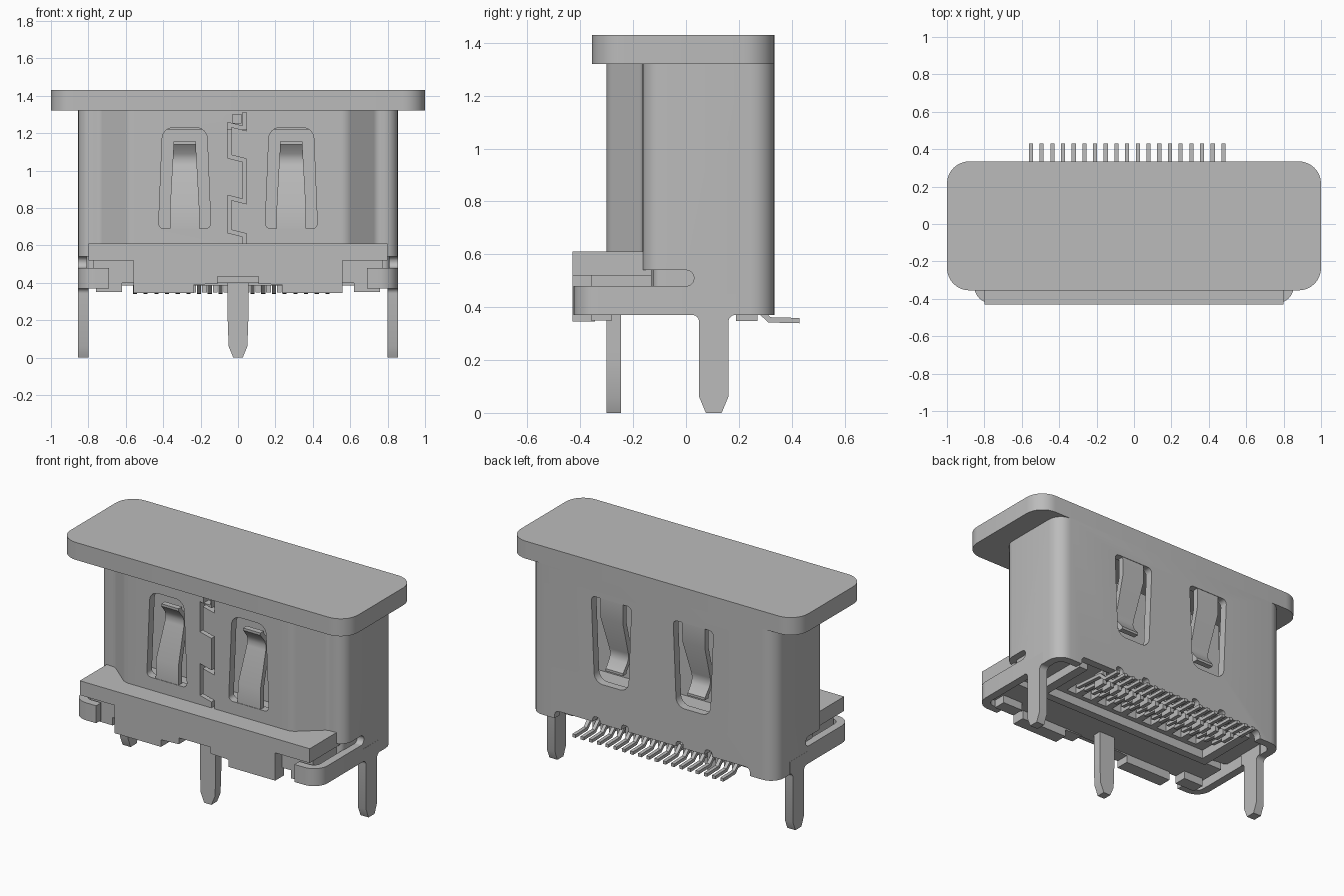
import bpy, bmesh, math
from mathutils import Vector

if "Cube" in bpy.data.objects:
    bpy.data.objects.remove(bpy.data.objects["Cube"], do_unlink=True)

GREY = bpy.data.materials.new("satin_grey")
GREY.use_nodes = True
COL = (0.50, 0.50, 0.50, 1)
GREY.diffuse_color = COL
GREY.node_tree.nodes["Principled BSDF"].inputs["Base Color"].default_value = COL


def rounded(corners, steps=6):
    """Turn (u, v, radius) corners into an outline with filleted corners."""
    out, n = [], len(corners)
    for i, (u, v, r) in enumerate(corners):
        p = Vector((u, v))
        if r == 0:
            out.append(p)
            continue
        a = (Vector(corners[i - 1][:2]) - p).normalized()
        b = (Vector(corners[(i + 1) % n][:2]) - p).normalized()
        half = a.angle(b) / 2
        c = p + (a + b).normalized() * r / math.sin(half)
        s, e = p + a * r / math.tan(half) - c, p + b * r / math.tan(half) - c
        a0 = math.atan2(s.y, s.x)
        d = (math.atan2(e.y, e.x) - a0 + math.pi) % (2 * math.pi) - math.pi
        out += [c + Vector((math.cos(a0 + d * k / steps), math.sin(a0 + d * k / steps))) * r
                for k in range(steps + 1)]
    return out


def ribbon(path, hw):
    """Outline of a strip of half width hw along an open path."""
    path = [Vector(p) for p in path]
    left, right = [], []
    for i, p in enumerate(path):
        d1 = (p - path[i - 1]).normalized() if i else (path[1] - p).normalized()
        d2 = (path[i + 1] - p).normalized() if i < len(path) - 1 else d1
        m = (d1 + d2).normalized()
        off = Vector((-m.y, m.x)) * hw / max(m.dot(d1), 0.3)
        left.append(p + off)
        right.append(p - off)
    return left + right[::-1]


def finish(name, bm):
    bmesh.ops.recalc_face_normals(bm, faces=bm.faces[:])
    me = bpy.data.meshes.new(name)
    bm.to_mesh(me)
    bm.free()
    me.materials.append(GREY)
    ob = bpy.data.objects.new(name, me)
    bpy.context.collection.objects.link(ob)
    return ob


def prism(name, pts, axis, lo, hi):
    """Extrude a 2D outline along an axis: z takes (x,y), y takes (x,z), x takes (y,z)."""
    place = {"z": lambda p, w: (p[0], p[1], w),
             "y": lambda p, w: (p[0], w, p[1]),
             "x": lambda p, w: (w, p[0], p[1])}[axis]
    bm = bmesh.new()
    a = [bm.verts.new(place(p, lo)) for p in pts]
    b = [bm.verts.new(place(p, hi)) for p in pts]
    bm.faces.new(a[::-1])
    bm.faces.new(b)
    for i in range(len(a)):
        j = (i + 1) % len(a)
        bm.faces.new((a[i], a[j], b[j], b[i]))
    return finish(name, bm)


def box(name, x0, x1, y0, y1, z0, z1):
    return prism(name, [(x0, y0), (x1, y0), (x1, y1), (x0, y1)], "z", z0, z1)


def cut(ob, cutter):
    cutter.hide_render = True
    m = ob.modifiers.new("cut", "BOOLEAN")
    m.operation, m.solver, m.object = "DIFFERENCE", "EXACT", cutter
    bpy.context.view_layer.objects.active = ob
    bpy.ops.object.modifier_apply(modifier=m.name)
    bpy.data.objects.remove(cutter, do_unlink=True)


def mirrored(half):
    return half + [(-x, y, r) for x, y, r in half[::-1]]


# Cap plate
prism("cap", rounded([(1, -.355, .12), (1, .335, .12), (-1, .335, .12), (-1, -.355, .12)], 8),
      "z", 1.32, 1.43)

# Metal shell: hollow D-shaped tube
outer = mirrored([(.58, -.30, .08), (.74, -.165, .05), (.855, -.165, .075), (.855, .335, .09)])
inner = mirrored([(.56, -.25, .06), (.72, -.115, .05), (.805, -.115, .03), (.805, .285, .05)])
shell = prism("shell", rounded(outer), "z", .37, 1.325)
cut(shell, prism("bore", rounded(inner), "z", .2, 1.315))
# Open the lower front, with a round-ended slot on each side
cut(shell, box("lower_front", -1, 1, -.6, 0, .3, .49))
cut(shell, prism("side_slot", rounded([(-.6, .48, 0), (.03, .48, .029), (.03, .54, .029), (-.6, .54, 0)]),
                 "x", -1, 1))
# Raised back edge above the contact tails, with four small notches
cut(shell, prism("back_edge", rounded([(-.68, .3, 0), (.68, .3, 0), (.68, .42, .03), (-.68, .42, .03)]),
                 "y", .2, .5))
for x in (-.39, -.19, .19, .39):
    cut(shell, prism("notch", rounded([(x - .025, .4, 0), (x + .025, .4, 0),
                                       (x + .025, .455, .02), (x - .025, .455, .02)]), "y", .2, .5))
# Interlocking seam down the front
seam = [(.035, 1.31), (.035, 1.225), (-.045, 1.245), (-.045, 1.075), (.035, 1.055), (.035, .835),
        (-.045, .855), (-.045, .675), (.035, .655), (.035, .6)]
cut(shell, prism("seam", ribbon(seam, .010), "y", -.4, -.2))
cut(shell, box("seam_hole", -.03, .02, -.4, -.2, 1.255, 1.30))


def spring(name, x, wall, side, flip):
    """Window in the shell wall with a bent, tapering spring finger."""
    zf = (lambda z: 1.9 - z) if flip else (lambda z: z)
    win = [(x - .14, zf(.69), .028), (x + .14, zf(.69), .028),
           (x + .118, zf(1.23), .06), (x - .118, zf(1.23), .06)]
    cut(shell, prism("window", rounded(win), "y", wall - .08, wall + .08))
    # height, depth behind the wall face, half width
    rows = [(.67, .003, .08), (.81, .003, .078), (1.03, .075, .066), (1.06, .08, .064),
            (1.09, .07, .062), (1.14, .03, .06), (1.155, .03, .06)]
    bm = bmesh.new()
    rings = []
    for z, d, hw in rows:
        rings.append([bm.verts.new((x + sx * hw, wall - side * (d + t), zf(z)))
                      for sx, t in ((-1, 0), (1, 0), (1, .035), (-1, .035))])
    for r0, r1 in zip(rings, rings[1:]):
        for i in range(4):
            j = (i + 1) % 4
            bm.faces.new((r0[i], r0[j], r1[j], r1[i]))
    bm.faces.new(rings[0])
    bm.faces.new(rings[-1])
    finish(name, bm)


for sx, label in ((-1, "right"), (1, "left")):
    spring("front_spring_" + label, .285 * sx, -.30, -1, False)
    spring("back_spring_" + label, .285 * sx, .335, 1, True)

    # Strap wrapping forward around the housing
    path = rounded([(.83 * sx, 0, 0), (.83 * sx, -.40, .07), (.69 * sx, -.40, 0)], 8)
    prism("strap_" + label, ribbon(path, .025), "z", .37, .48)

    # Side solder leg
    leg = rounded([(.02, .45, 0), (.02, .371, 0), (.05, .371, .028), (.05, .06, 0), (.075, 0, 0),
                   (.135, 0, 0), (.16, .06, 0), (.16, .371, .028), (.19, .371, 0), (.19, .45, 0)])
    prism("side_leg_" + label, leg, "x", *sorted((.80 * sx, .856 * sx)))

    # Housing pads and side rails underneath
    box("housing_pad_" + label, *sorted((.62 * sx, .76 * sx)), -.36, -.28, .35, .40)
    box("housing_rail_" + label, *sorted((.59 * sx, .65 * sx)), -.12, .28, .385, .47)

# Centre front solder leg
prism("front_leg", [(-.055, .44), (-.055, .20), (-.05, .06), (-.025, 0), (.025, 0), (.05, .06),
                    (.055, .20), (.055, .44)], "y", -.30, -.245)

# Insulating housing: core, flange, lower front lip
core = prism("housing_core", rounded(mirrored([(.57, -.26, .06), (.73, -.125, .05),
                                              (.81, -.125, .03), (.81, .29, .05)])), "z", .44, .60)
for i in range(9):
    x = -.48 + i * .1144
    cut(core, box("pocket", x - .035, x + .035, -.05, .05, .4, .52))
prism("housing_flange", [(-.80, -.43), (.80, -.43), (.80, -.13), (-.80, -.13)], "z", .52, .61)
box("housing_step", -.775, .775, -.36, -.13, .40, .53)
lip = [(-.56, .345), (-.235, .345), (-.235, .39), (-.11, .395), (-.11, .435), (.11, .435),
       (.11, .395), (.235, .39), (.235, .345), (.56, .345), (.56, .53), (-.56, .53)]
prism("housing_lip", lip, "y", -.43, -.345)
box("housing_front_bar", -.65, .65, -.13, -.08, .385, .47)
box("mating_tongue", -.60, .60, -.03, .06, .58, 1.22)

# Contact tails with spacer teeth between them
PITCH = 1.029 / 18
tail = ribbon([(.06, .41), (.27, .395), (.315, .352), (.43, .349)], .010)
for i in range(19):
    x = -.551 + i * PITCH
    prism(f"contact_{i + 1}", tail, "x", x - .011, x + .011)
    if i < 18:
        box(f"spacer_{i + 1}", x + .016, x + PITCH - .016, .19, .27, .347, .45)

# Smooth the curved parts, keep edges crisp
bpy.ops.object.select_all(action="DESELECT")
for ob in bpy.context.collection.objects:
    if ob.type == "MESH":
        ob.select_set(True)
        bpy.context.view_layer.objects.active = ob
bpy.ops.object.shade_smooth_by_angle(angle=math.radians(30))
